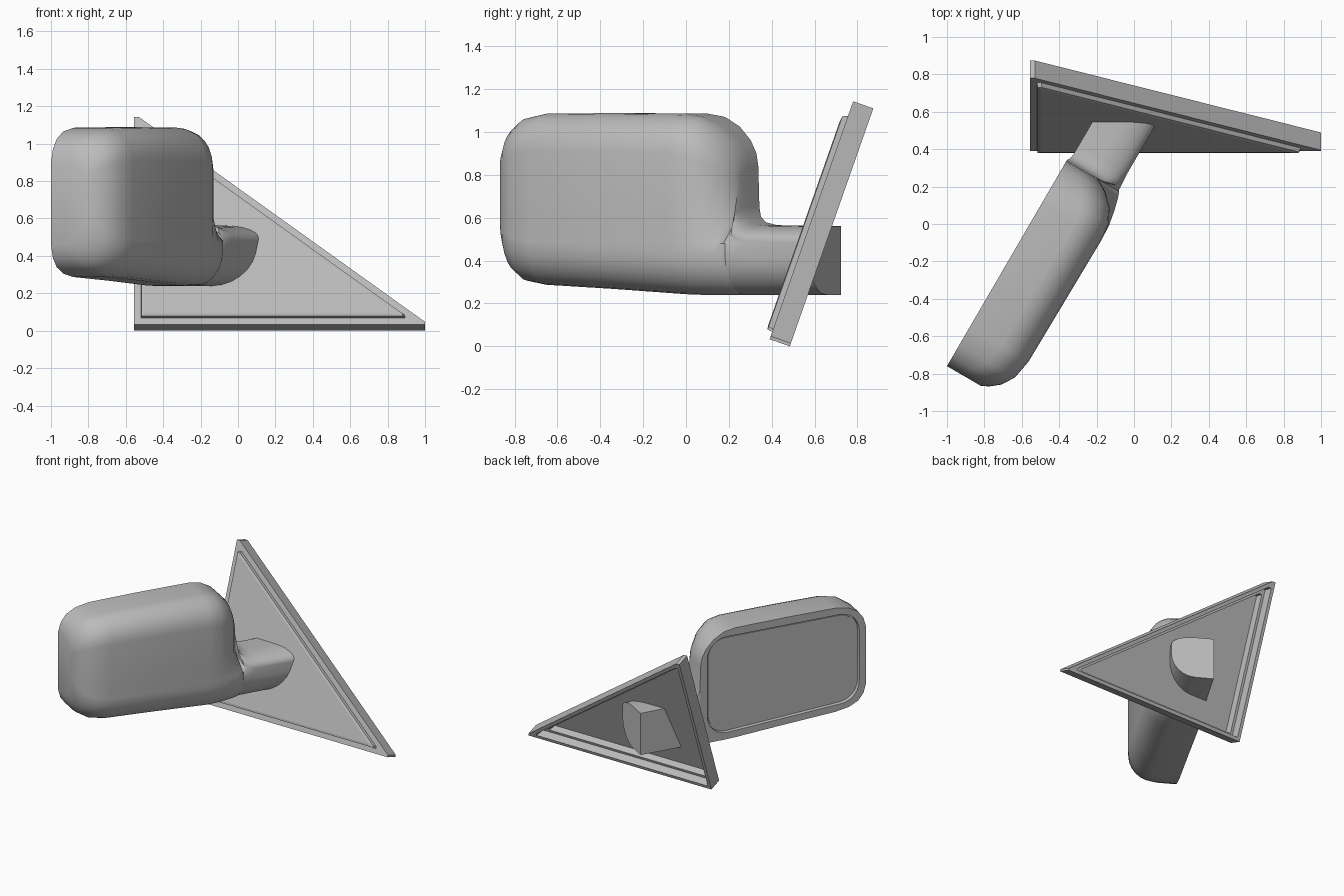
import bpy, bmesh, math
from mathutils import Vector

cube = bpy.data.objects.get("Cube")
if cube:
    bpy.data.objects.remove(cube)

grey = bpy.data.materials.new("plain grey")
grey.use_nodes = True
colour = (0.5, 0.5, 0.5, 1)
grey.diffuse_color = colour
grey.node_tree.nodes["Principled BSDF"].inputs["Base Color"].default_value = colour

# Housing frame: u runs along the mirror face, v is depth away from the glass
ORIGIN = Vector((-1.0, -0.76, 0))
U = Vector((0.503, 0.864, 0))
V = Vector((0.864, -0.503, 0))


def housing_point(u, v, z):
    return ORIGIN + U * u + V * v + Vector((0, 0, z))


def loft(name, rings, closed=True):
    """Skin a list of equal rings and cap both ends."""
    bm = bmesh.new()
    rows = [[bm.verts.new(p) for p in ring] for ring in rings]
    n = len(rows[0])
    for a, b in zip(rows, rows[1:]):
        for i in range(n):
            j = (i + 1) % n
            bm.faces.new((a[i], a[j], b[j], b[i]))
    bm.faces.new(rows[0][::-1])
    bm.faces.new(rows[-1])
    bmesh.ops.recalc_face_normals(bm, faces=bm.faces)
    mesh = bpy.data.meshes.new(name)
    bm.to_mesh(mesh)
    bm.free()
    mesh.materials.append(grey)
    obj = bpy.data.objects.new(name, mesh)
    bpy.context.collection.objects.link(obj)
    return obj


def activate(obj):
    bpy.ops.object.select_all(action='DESELECT')
    obj.select_set(True)
    bpy.context.view_layer.objects.active = obj


def smooth(obj, degrees):
    activate(obj)
    bpy.ops.object.shade_smooth_by_angle(angle=math.radians(degrees))


def section(u, bottom, top, deep_low, deep_high, back=0.0):
    """D-shaped cross-section with elliptical corners on the outer side."""
    h = top - bottom
    cl, ch = min(0.19, 0.55 * h), 0.22 * h
    al, ah = min(0.17, 0.6 * deep_low), min(0.17, 0.6 * deep_high)
    steps = [math.radians(15 * k) for k in range(7)]
    pts = [(back, bottom)]
    pts += [(deep_low - al + al * math.sin(t), bottom + cl - cl * math.cos(t)) for t in steps]
    m1 = max(bottom + cl + 0.005, 0.48)
    m2 = max(m1 + 0.005, min(0.6, top - ch - 0.005))
    pts += [(deep_low, m1), (deep_high, m2)]
    pts += [(deep_high - ah + ah * math.cos(t), top - ch + ch * math.sin(t)) for t in steps]
    pts.append((back, top))
    return [housing_point(u, v, z) for v, z in pts]


# Housing and arm, one continuous shell: u, bottom, top, lower depth, upper depth
stations = [
    (0.0, 0.46, 0.90, 0.21, 0.21), (0.02, 0.39, 0.97, 0.25, 0.25),
    (0.06, 0.34, 1.025, 0.30, 0.30), (0.13, 0.305, 1.065, 0.345, 0.345),
    (0.24, 0.287, 1.085, 0.365, 0.365), (0.6, 0.268, 1.088, 0.37, 0.37),
    (1.0, 0.243, 1.085, 0.375, 0.375), (1.09, 0.24, 1.07, 0.37, 0.365),
    (1.17, 0.24, 1.025, 0.355, 0.325), (1.23, 0.24, 0.96, 0.34, 0.265),
    (1.26, 0.24, 0.90, 0.33, 0.215), (1.27, 0.24, 0.84, 0.325, 0.19),
    (1.276, 0.24, 0.65, 0.32, 0.25), (1.29, 0.24, 0.605, 0.32, 0.29, 0.01),
    (1.32, 0.24, 0.578, 0.318, 0.31, 0.015), (1.38, 0.24, 0.565, 0.315, 0.315, 0.015),
    (1.725, 0.24, 0.56, 0.315, 0.315, 0.015),
]
housing = loft("mirror_housing_and_arm", [section(*s) for s in stations])


def glass_outline(inset, v):
    """Rounded outline following the housing edge."""
    r = 0.2 - inset
    centres = [(0.2, 0.49), (1.07, 0.44), (1.07, 0.88), (0.2, 0.88)]
    ring = []
    for k, (cu, cz) in enumerate(centres):
        for step in range(7):
            t = math.radians(180 + 90 * k + 15 * step)
            ring.append(housing_point(cu + r * math.cos(t), v, cz + r * math.sin(t)))
    return ring


# Recess for the glass
cutter = loft("glass_recess_cutter", [glass_outline(0.045, -0.05), glass_outline(0.055, 0.025)])
cutter.hide_render = True
mod = housing.modifiers.new("recess", 'BOOLEAN')
mod.operation = 'DIFFERENCE'
mod.solver = 'EXACT'
mod.object = cutter
activate(housing)
bpy.ops.object.modifier_apply(modifier=mod.name)
bpy.data.objects.remove(cutter)
smooth(housing, 35)

# Mirror glass
glass = loft("mirror_glass", [glass_outline(0.065, 0.027), glass_outline(0.065, 0.018)])

# Triangular mounting plate, leaning back, hollow behind
UP = Vector((0, 0.331, 0.943))
BACK = Vector((0, 0.943, -0.331))
BASE = Vector((0, 0.39, 0.033))
corners = [(-0.555, 0), (1.0, 0), (1.0, 0.015), (-0.53, 1.177), (-0.555, 1.177)]
RADIUS = 0.39
CENTRE = Vector((-0.555 + RADIUS, RADIUS))


def plate_ring(inset, depth):
    ring = []
    for c in corners:
        x, s = CENTRE + (Vector(c) - CENTRE) * (1 - inset / RADIUS)
        ring.append(BASE + Vector((x, 0, 0)) + UP * s + BACK * depth)
    return ring


# Raised front panel, outer rim, stepped ledge, recessed back
steps = [(0.055, -0.028), (0.04, -0.024), (0.036, 0.0), (0.0, 0.0), (0.0, 0.1),
         (0.025, 0.1), (0.03, 0.04), (0.05, 0.04), (0.055, -0.01)]
plate = loft("mounting_plate", [plate_ring(*s) for s in steps])
